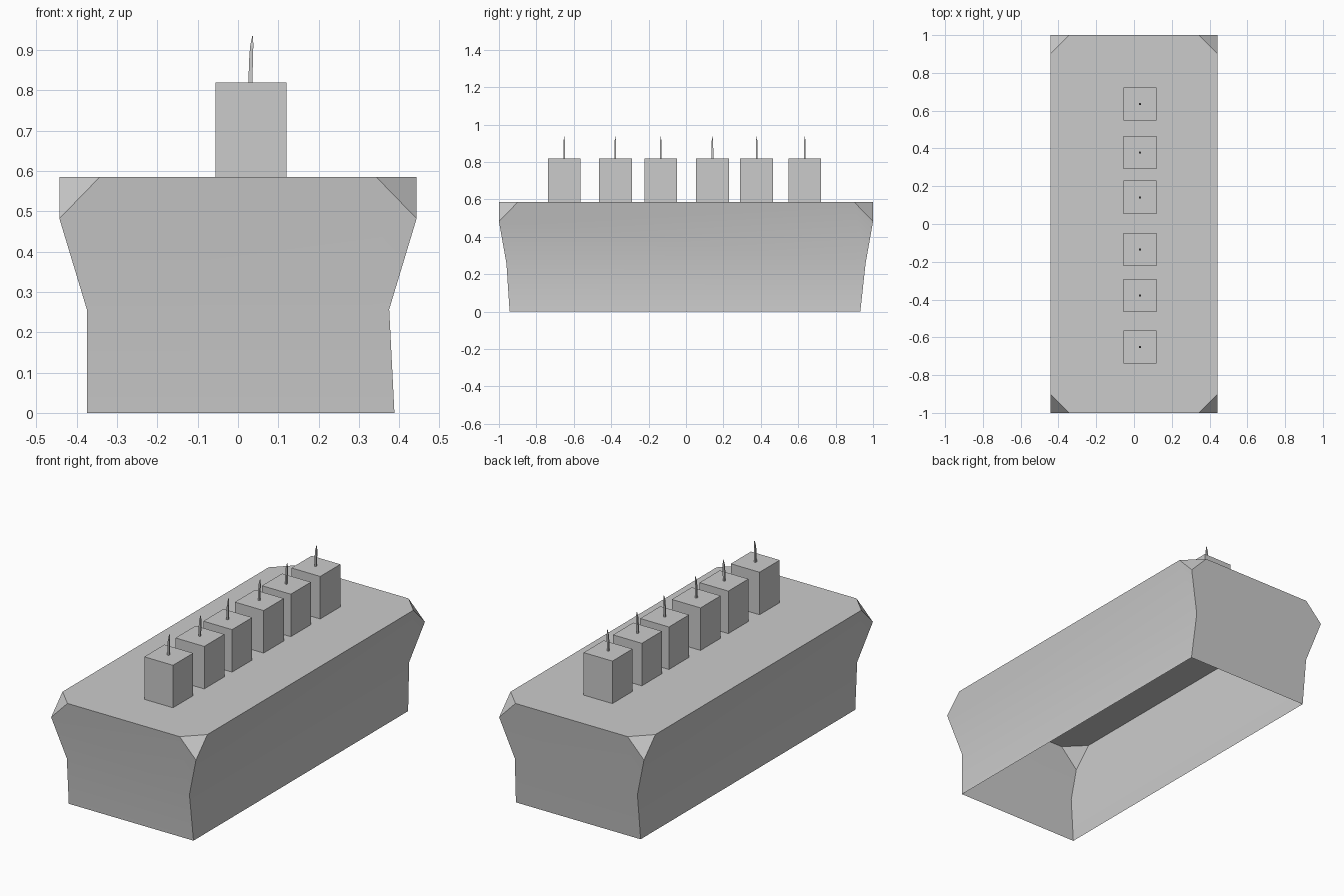
import bpy, bmesh, math

if "Cube" in bpy.data.objects:
    bpy.data.objects.remove(bpy.data.objects["Cube"])


def make_object(name, bm, smooth=False):
    bmesh.ops.recalc_face_normals(bm, faces=bm.faces)
    mesh = bpy.data.meshes.new(name)
    bm.to_mesh(mesh)
    bm.free()
    ob = bpy.data.objects.new(name, mesh)
    bpy.context.collection.objects.link(ob)
    if smooth:
        bpy.ops.object.select_all(action='DESELECT')
        ob.select_set(True)
        bpy.context.view_layer.objects.active = ob
        bpy.ops.object.shade_smooth_by_angle(angle=math.radians(30))
    return ob


def ring(bm, x0, x1, y0, y1, z):
    return [bm.verts.new((x, y, z)) for x, y in
            ((x0, y0), (x1, y0), (x1, y1), (x0, y1))]


def bridge(bm, a, b):
    for i in range(4):
        j = (i + 1) % 4
        bm.faces.new((a[i], a[j], b[j], b[i]))


# Cake body: flared shell, open underneath, with cut top corners
TOP, CUT = 0.585, 0.10
bm = bmesh.new()
base = ring(bm, -0.375, 0.388, -0.943, 0.932, 0)
waist = ring(bm, -0.375, 0.375, -0.96, 0.96, 0.257)
rim = ring(bm, -0.443, 0.443, -1, 1, 0.482)
bridge(bm, base, waist)
corners = []
for i, v in enumerate(rim):
    pair = []
    for other in (rim[i - 1], rim[(i + 1) % 4]):
        d = (other.co - v.co).normalized() * CUT
        pair.append(bm.verts.new((v.co.x + d.x, v.co.y + d.y, TOP)))
    corners.append(pair)
    bm.faces.new((v, pair[1], pair[0]))
for i in range(4):
    j = (i + 1) % 4
    bm.faces.new((waist[i], waist[j], rim[j], corners[j][0], corners[i][1], rim[i]))
bm.faces.new([v for pair in corners for v in pair])
make_object("cake_body", bm, smooth=True)

# Candles, each a square block with a slightly bent wick
CX, HALF, CTOP = 0.032, 0.088, 0.82
WICK = [(-0.001, 0.005, CTOP), (0.0, 0.0048, 0.87),
        (0.002, 0.004, 0.91), (0.0045, 0.001, 0.935)]
for n, y in enumerate((-0.651, -0.378, -0.135, 0.141, 0.378, 0.635), 1):
    bm = bmesh.new()
    low = ring(bm, CX - HALF, CX + HALF, y - HALF, y + HALF, TOP)
    high = ring(bm, CX - HALF, CX + HALF, y - HALF, y + HALF, CTOP)
    bridge(bm, low, high)
    bm.faces.new(high)
    make_object(f"candle_{n}", bm)

    bm = bmesh.new()
    rings = [ring(bm, CX + dx - r, CX + dx + r, y - r, y + r, z) for dx, r, z in WICK]
    for a, b in zip(rings, rings[1:]):
        bridge(bm, a, b)
    bm.faces.new(rings[-1])
    make_object(f"wick_{n}", bm)
